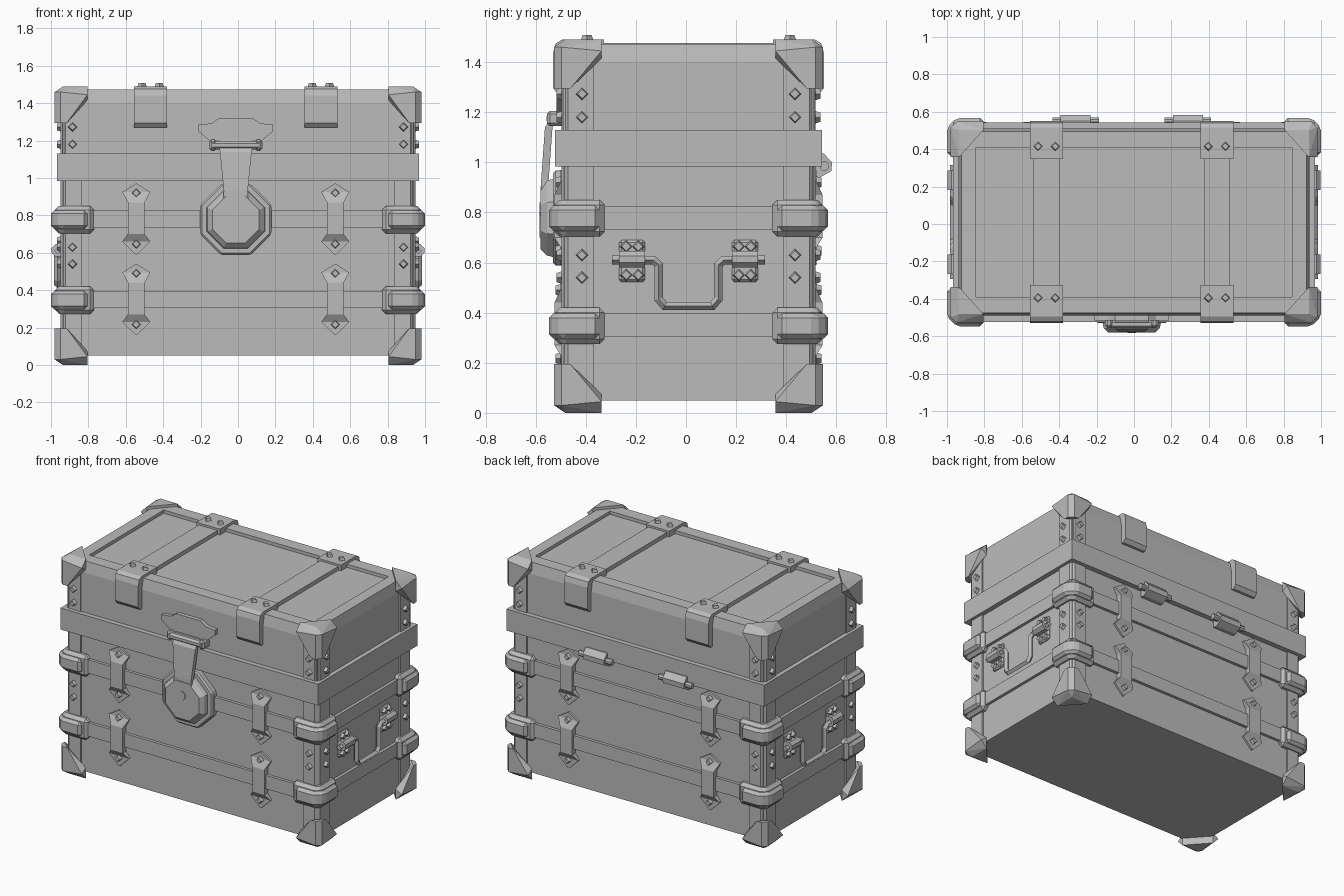
import bpy, bmesh, math
from mathutils import Vector, Matrix

cube = bpy.data.objects.get("Cube")
if cube:
    bpy.data.objects.remove(cube)

grey = bpy.data.materials.new("grey")
grey.use_nodes = True
colour = (0.5, 0.5, 0.5, 1)
grey.diffuse_color = colour
grey.node_tree.nodes["Principled BSDF"].inputs["Base Color"].default_value = colour

CY = 0.01    # trunk centre in y
OX = -0.012  # fittings sit slightly off centre in x
SIGNS = (-1, 1)


def finish(name, bm, sx=1, sy=1, bevel=0):
    """Mirror by signs, fix normals and make the object."""
    bmesh.ops.transform(bm, matrix=Matrix.Diagonal((sx, sy, 1, 1)), verts=bm.verts)
    bmesh.ops.recalc_face_normals(bm, faces=bm.faces)
    mesh = bpy.data.meshes.new(name)
    bm.to_mesh(mesh)
    bm.free()
    mesh.materials.append(grey)
    ob = bpy.data.objects.new(name, mesh)
    ob.location.y = CY
    bpy.context.collection.objects.link(ob)
    if bevel:
        mod = ob.modifiers.new("bevel", 'BEVEL')
        mod.width, mod.segments, mod.limit_method = bevel, 1, 'ANGLE'
    return ob


def loft(name, rings, **kw):
    """Skin rings of equal length and cap both ends."""
    bm = bmesh.new()
    rows = [[bm.verts.new(p) for p in ring] for ring in rings]
    n = len(rows[0])
    for a, b in zip(rows, rows[1:]):
        for i in range(n):
            j = (i + 1) % n
            bm.faces.new((a[i], a[j], b[j], b[i]))
    bm.faces.new(rows[0])
    bm.faces.new(rows[-1])
    return finish(name, bm, **kw)


def prism(name, pts, lo, hi, axis, **kw):
    """Extrude a 2D outline along x, y or z."""
    put = {'x': lambda p, d: (d, p[0], p[1]),
           'y': lambda p, d: (p[0], d, p[1]),
           'z': lambda p, d: (p[0], p[1], d)}[axis]
    return loft(name, [[put(p, d) for p in pts] for d in (lo, hi)], **kw)


def box(name, x0, x1, y0, y1, z0, z1, **kw):
    return prism(name, [(x0, y0), (x1, y0), (x1, y1), (x0, y1)], z0, z1, 'z', **kw)


def rect(hx, hy, z):
    return [(-hx, -hy, z), (hx, -hy, z), (hx, hy, z), (-hx, hy, z)]


def octagon(cx, cy, apothem):
    r = apothem / math.cos(math.pi / 8)
    return [(cx + r * math.cos(a), cy + r * math.sin(a))
            for a in (math.pi / 8 + k * math.pi / 4 for k in range(8))]


def rivet(pos, normal):
    bm = bmesh.new()
    turn = Vector(normal).to_track_quat('Z', 'Y').to_matrix().to_4x4()
    bmesh.ops.create_cone(bm, cap_ends=True, segments=4, radius1=0.028, radius2=0.018,
                          depth=0.03, matrix=Matrix.Translation(pos) @ turn)
    finish("rivet", bm)


# Body, lid with recessed top panel, and bands
box("body", -0.935, 0.935, -0.497, 0.497, 0.05, 1.1)
loft("lid", [rect(0.938, 0.5, 1.05), rect(0.938, 0.5, 1.4), rect(0.922, 0.485, 1.472),
             rect(0.845, 0.4, 1.472), rect(0.845, 0.4, 1.45)])
box("lid_band", -0.968, 0.968, -0.533, 0.533, 0.984, 1.13)
for z in (0.305, 0.733):
    box("body_band", -0.955, 0.955, -0.517, 0.517, z, z + 0.092)

# Corner caps, corner strips and corner clamps
A, B, C, E, F, G = 0.175, 0.19, 0.195, 0.045, 0.03, 0.065
CAP = [(A, 0, E), (G, 0, C), (F, 0, C), (F, 0, F),
       (0, B, E), (0, G, C), (0, F, C), (0, F, F),
       (A, E, 0), (E, B, 0), (E, E, 0), (A, E, E + F), (E, B, E + F)]
for sx in SIGNS:
    for sy in SIGNS:
        for top in (False, True):
            bm = bmesh.new()
            for a, b, c in CAP:
                bm.verts.new((0.98 - a, 0.537 - b, 1.49 - c if top else c))
            hull = bmesh.ops.convex_hull(bm, input=bm.verts)
            bmesh.ops.delete(bm, geom=hull["geom_interior"], context='VERTS')
            bmesh.ops.dissolve_limit(bm, angle_limit=0.02, verts=bm.verts, edges=bm.edges)
            finish("corner_cap", bm, sx, sy)

        def corner(name, x0, x1, y0, y1, cut, z0, z1, bevel=0):
            pts = [(x0, y0), (x0, y1), (x1 - cut, y1), (x1, y1 - cut), (x1, y0)]
            prism(name, pts, z0, z1, 'z', sx=sx, sy=sy, bevel=bevel)

        corner("corner_strip", 0.835, 0.948, 0.38, 0.507, 0.025, 0.1, 1.4)
        for z in (0.347, 0.777):
            corner("clamp_plate", 0.77, 0.978, 0.335, 0.535, 0.03, z - 0.073, z + 0.073, 0.02)
            corner("clamp_bar", 0.805, 1.0, 0.355, 0.557, 0.05, z - 0.05, z + 0.05, 0.018)
        for z in (0.54, 0.63, 1.18, 1.273):
            rivet((sx * 0.885, sy * 0.512, z), (0, sy, 0))
            rivet((sx * 0.953, sy * 0.425, z), (sx, 0, 0))

# Straps across the lid, with folded brackets at the ends
BRACKET = [(0.337, 1.4), (0.337, 1.49), (0.505, 1.49), (0.53, 1.475),
           (0.54, 1.44), (0.54, 1.295), (0.518, 1.27), (0.45, 1.27)]
for sx in SIGNS:
    cx = OX + sx * 0.455
    box("lid_strap", cx - 0.07, cx + 0.07, -0.45, 0.45, 1.44, 1.477)
    for sy in SIGNS:
        prism("strap_bracket", BRACKET, cx - 0.088, cx + 0.088, 'x', sy=sy)
        for dx in (-0.046, 0.046):
            rivet((cx + dx, sy * 0.405, 1.493), (0, 0, 1))

# Tie plates bent over the body bands, front and back
TIE = [(0.19, 0.003, 0.51), (0.145, 0.075, 0.51), (0.09, 0.045, 0.535),
       (-0.08, 0.045, 0.535), (-0.12, 0.075, 0.51), (-0.19, 0.003, 0.51)]
for sx in SIGNS:
    cx = OX + sx * 0.532
    for sy in SIGNS:
        for z in (0.35, 0.78):
            rings = [[(cx - w, 0.48, z + h), (cx + w, 0.48, z + h),
                      (cx + w, y, z + h), (cx - w, y, z + h)] for h, w, y in TIE]
            loft("tie_plate", rings, sy=sy)
            rivet((cx, sy * 0.515, z + 0.14), (0, sy, 0))
            rivet((cx, sy * 0.515, z - 0.133), (0, sy, 0))

# Front lock: hinge plate, pin, hasp, octagonal cover and keyhole
HALF = [(0.09, 1.32), (0.13, 1.292), (0.2, 1.285), (0.2, 1.25), (0.14, 1.2), (0.09, 1.16)]
outline = [(OX + x, z) for x, z in HALF] + [(OX - x, z) for x, z in reversed(HALF)]
prism("hasp_hinge_plate", outline, -0.48, -0.527, 'y')
prism("hasp_pin", octagon(-0.545, 1.175, 0.022), OX - 0.125, OX + 0.125, 'x')
for sx in SIGNS:
    cx = OX + sx * 0.122
    box("pin_bracket", cx - 0.02, cx + 0.02, -0.565, -0.49, 1.145, 1.205, bevel=0.012)
HASP = [(1.2, 0.09, -0.535), (1.14, 0.085, -0.573), (0.93, 0.064, -0.588), (0.8, 0.075, -0.588)]
loft("hasp", [[(OX - w, y + 0.03, z), (OX + w, y + 0.03, z),
               (OX + w, y, z), (OX - w, y, z)] for z, w, y in HASP])
prism("lock_plate", octagon(OX, 0.778, 0.19), -0.48, -0.54, 'y', bevel=0.01)
loft("lock_cover", [[(x, y, z) for x, z in octagon(OX, 0.778, r)]
                    for y, r in ((-0.53, 0.158), (-0.565, 0.15), (-0.59, 0.125))])
KEY = [(0.01, 0.7), (0.01, 0.785), (0.022, 0.8), (0.022, 0.825), (0.01, 0.84)]
keyhole = [(OX + x, z) for x, z in KEY] + [(OX - x, z) for x, z in reversed(KEY)]
prism("keyhole", keyhole, -0.588, -0.594, 'y')

# Back hinges
LEAF = [(0.48, 0.94), (0.525, 0.94), (0.57, 0.965), (0.573, 1.0), (0.54, 1.035), (0.48, 1.035)]
for sx in SIGNS:
    cx = OX + sx * 0.3
    prism("hinge_leaf", LEAF, cx - 0.08, cx + 0.08, 'x')
    prism("hinge_pin", octagon(0.542, 0.985, 0.018), cx - 0.125, cx + 0.125, 'x')

# Side handles on riveted plates
PATH = [(0.305, 0.61), (0.14, 0.61), (0.119, 0.59), (0.119, 0.455), (0.095, 0.427)]
for sx in SIGNS:
    for sy in SIGNS:
        cy = sy * 0.225
        box("handle_plate", 0.92, 0.95, cy - 0.052, cy + 0.052, 0.522, 0.69, sx=sx, bevel=0.01)
        sleeve = octagon(0.963, 0.613, 0.033)
        prism("handle_sleeve", sleeve, cy - 0.052, cy + 0.052, 'y', sx=sx)
        for dy in (-0.024, 0.024):
            for z in (0.55, 0.664):
                rivet((sx * 0.953, cy + dy, z), (sx, 0, 0))
    curve = bpy.data.curves.new("handle", 'CURVE')
    curve.dimensions = '3D'
    curve.bevel_depth, curve.bevel_resolution = 0.018, 0
    curve.use_fill_caps = True
    pts = [(-y, z) for y, z in PATH] + list(reversed(PATH))
    line = curve.splines.new('POLY')
    line.points.add(len(pts) - 1)
    for p, (y, z) in zip(line.points, pts):
        p.co = (sx * 0.965, y, z, 1)
    curve.materials.append(grey)
    handle = bpy.data.objects.new("handle", curve)
    handle.location.y = CY
    bpy.context.collection.objects.link(handle)
    for spline in curve.splines:
        spline.use_smooth = False
